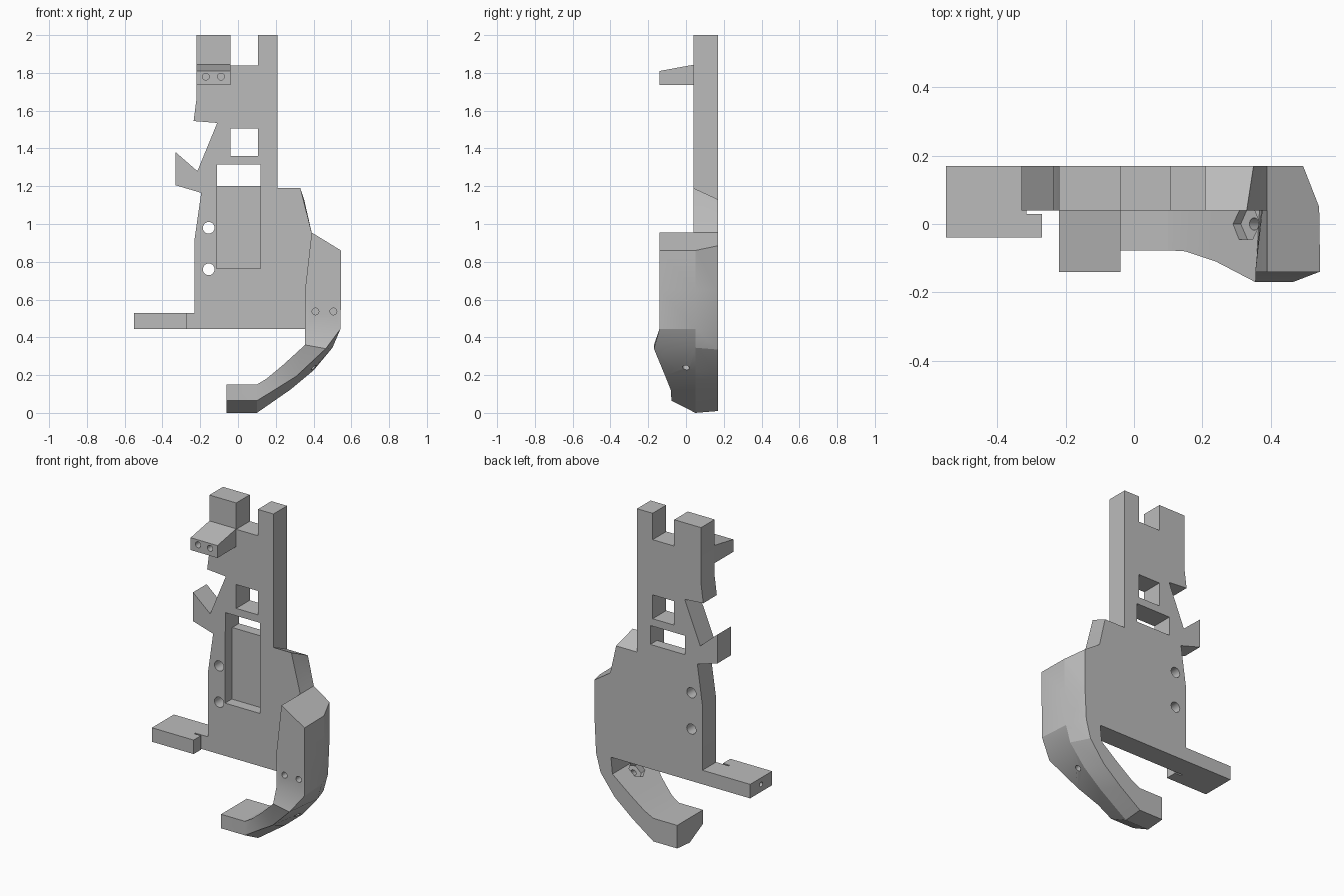
import bpy
import bmesh
from math import radians
from mathutils import Matrix, Vector

cube = bpy.data.objects.get("Cube")
if cube:
    bpy.data.objects.remove(cube, do_unlink=True)

grey = bpy.data.materials.new("plain grey")
grey.use_nodes = True
colour = (0.5, 0.5, 0.5, 1)
grey.diffuse_color = colour
grey.node_tree.nodes["Principled BSDF"].inputs["Base Color"].default_value = colour

BACK, FACE = 0.17, 0.04   # rear and front planes of the plate


def finish(name, bm):
    bmesh.ops.recalc_face_normals(bm, faces=bm.faces[:])
    mesh = bpy.data.meshes.new(name)
    bm.to_mesh(mesh)
    bm.free()
    mesh.materials.append(grey)
    obj = bpy.data.objects.new(name, mesh)
    bpy.context.collection.objects.link(obj)
    return obj


def loft(name, rings):
    """Skin a list of equal-length closed rings and cap both ends."""
    bm = bmesh.new()
    loops = [[bm.verts.new(p) for p in ring] for ring in rings]
    n = len(loops[0])
    for a, b in zip(loops, loops[1:]):
        for i in range(n):
            j = (i + 1) % n
            bm.faces.new((a[i], a[j], b[j], b[i]))
    bm.faces.new(loops[0])
    bm.faces.new(loops[-1])
    return finish(name, bm)


def box(name, x0, x1, y0, y1, z0, z1):
    ring = [(x0, y0), (x1, y0), (x1, y1), (x0, y1)]
    return loft(name, [[(x, y, z) for x, y in ring] for z in (z0, z1)])


def rod(name, start, end, radius, sides=20):
    a, b = Vector(start), Vector(end)
    bm = bmesh.new()
    turn = (b - a).to_track_quat("Z", "Y").to_matrix().to_4x4()
    bmesh.ops.create_cone(bm, cap_ends=True, segments=sides, radius1=radius,
                          radius2=radius, depth=(b - a).length,
                          matrix=Matrix.Translation((a + b) / 2) @ turn)
    return finish(name, bm)


def cut(obj, cutters):
    for c in cutters:
        mod = obj.modifiers.new("cut", "BOOLEAN")
        mod.operation, mod.solver, mod.object = "DIFFERENCE", "EXACT", c
        bpy.context.view_layer.objects.active = obj
        bpy.ops.object.modifier_apply(modifier=mod.name)
        bpy.data.objects.remove(c, do_unlink=True)


# Main plate: outline in x, z, with the shoulder falling away to the rear
outline = [(-.23, .445), (-.23, .92), (-.195, 1.165), (-.33, 1.205), (-.33, 1.38),
           (-.215, 1.28), (-.11, 1.535), (-.235, 1.545), (-.22, 1.66), (-.22, 2),
           (-.04, 2), (-.04, 1.84), (.105, 1.84), (.105, 2), (.21, 2), (.21, 1.19),
           (.33, 1.19), (.39, .955), (.42, .9), (.42, .445)]
rear = [(x + (.02 if x == .33 else 0), z - (.06 if z == 1.19 else 0)) for x, z in outline]
plate = loft("main_plate", [[(x, FACE, z) for x, z in outline],
                            [(x, BACK, z) for x, z in rear]])
cut(plate, [
    box("window", -.04, .105, 0, .3, 1.36, 1.505),
    box("slot", -.112, .12, 0, .3, 1.2, 1.315),
    box("pocket", -.115, .12, 0, .105, .765, 1.201),
    rod("bolt_hole", (-.155, 0, .98), (-.155, .3, .98), .031),
    rod("bolt_hole", (-.155, 0, .76), (-.155, .3, .76), .031),
])

# Sloped bracket near the top
side = [(-.14, 1.735), (.05, 1.735), (.05, 1.845), (-.14, 1.81)]
bracket = loft("top_bracket", [[(x, y, z) for y, z in side] for x in (-.22, -.04)])
cut(bracket, [rod("pin_hole", (x, -.2, 1.78), (x, -.02, 1.78), .018) for x in (-.17, -.09)])

# Foot with its narrow notch
foot_plan = [(-.55, -.04), (-.27, -.04), (-.27, .03), (-.315, .03), (-.315, FACE),
             (-.22, FACE), (-.22, BACK), (-.55, BACK)]
foot = loft("side_foot", [[(x, y, z) for x, y in foot_plan] for z in (.445, .53)])
cut(foot, [rod("end_hole", (-.6, .065, .49), (-.4, .065, .49), .014)])

# Grip and hook: inner front, inner rear, outer front, outer middle, outer rear (x, z); front y
sections = [
    ((.39, .955), (.39, .955), (.545, .86), (.542, .86), (.495, .885), -.14),
    ((.355, .65), (.385, .65), (.545, .65), (.54, .65), (.495, .65), -.14),
    ((.355, .445), (.385, .445), (.543, .445), (.53, .445), (.485, .445), -.14),
    ((.355, .36), (.375, .345), (.465, .34), (.50, .345), (.455, .335), -.17),
    ((.24, .255), (.255, .25), (.31, .195), (.40, .225), (.36, .21), -.11),
    ((.15, .18), (.16, .18), (.19, .12), (.28, .125), (.24, .11), -.08),
    ((.10, .15), (.10, .15), (.10, .065), (.10, 0), (.10, .01), -.077),
    ((-.06, .15), (-.06, .15), (-.06, .065), (-.06, 0), (-.06, .01), -.077),
]
rings = []
for inner, inner_rear, outer, middle, outer_rear, front in sections:
    placed = [(inner, front), (outer, front), (middle, .05),
              (outer_rear, BACK), (inner_rear, BACK)]
    rings.append([(p[0], y, p[1]) for p, y in placed])
grip = loft("curved_grip", rings)
cut(grip, [rod("pin_hole", (x, -.25, .537), (x, -.02, .537), .018) for x in (.41, .505)])

# Slanted bolt hole with a hexagonal nut seat on the inside of the hook
nut, exit_point = Vector((.335, 0, .315)), Vector((.41, 0, .23))
along = (exit_point - nut).normalized()
cut(grip, [rod("nut_seat", nut - along * .1, nut + along * .025, .052, 6),
           rod("bolt_hole", nut - along * .1, exit_point + along * .1, .018)])

# Crisp flat faces, with only the small round holes smoothed
bpy.ops.object.select_all(action="DESELECT")
for obj in (plate, bracket, foot, grip):
    obj.select_set(True)
bpy.context.view_layer.objects.active = plate
bpy.ops.object.shade_smooth_by_angle(angle=radians(19))
